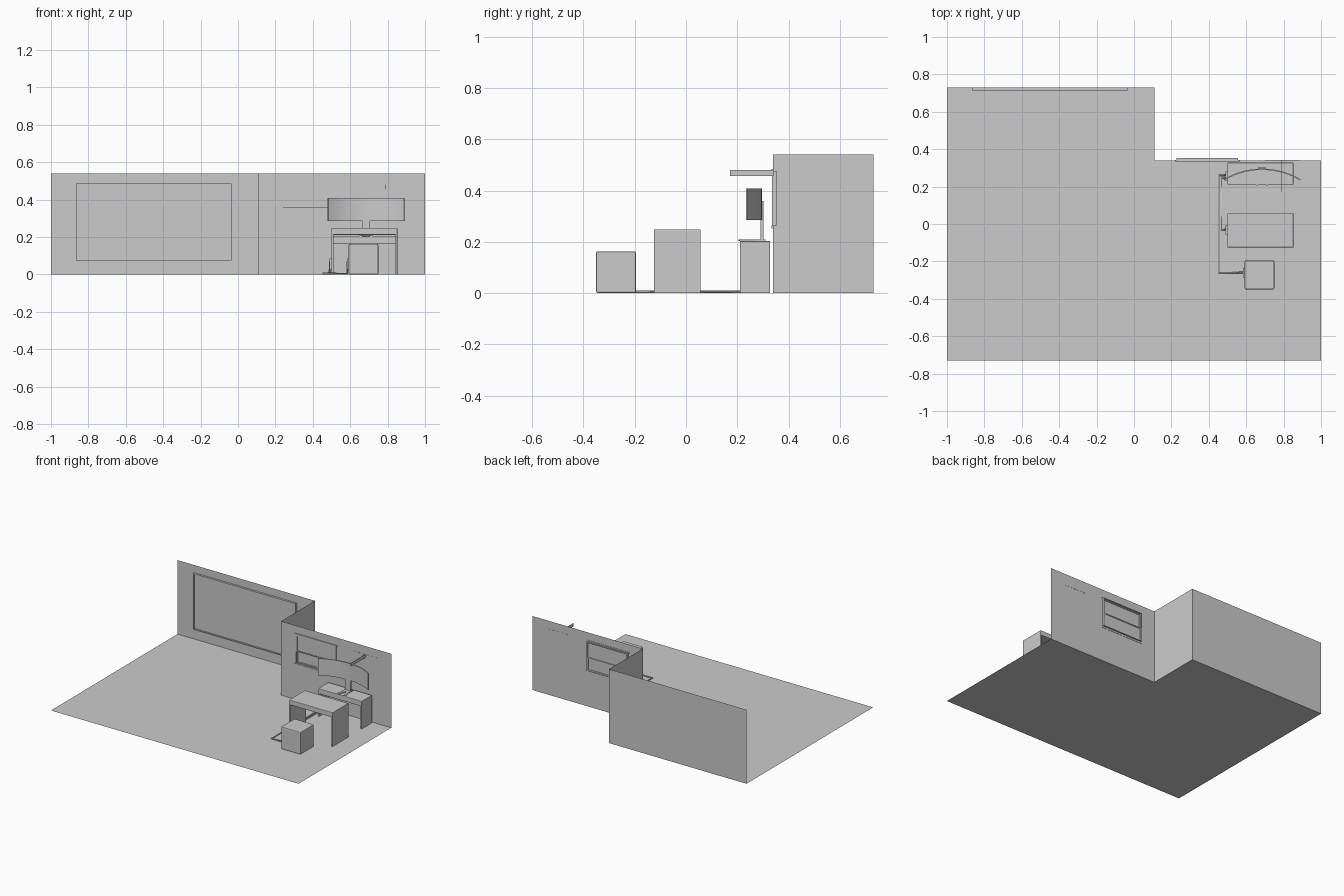
import bpy, bmesh, math
from mathutils import Vector

if "Cube" in bpy.data.objects:
    bpy.data.objects.remove(bpy.data.objects["Cube"])


def make_object(name, bm):
    mesh = bpy.data.meshes.new(name)
    bm.to_mesh(mesh)
    bm.free()
    ob = bpy.data.objects.new(name, mesh)
    bpy.context.collection.objects.link(ob)
    return ob


def box(name, x, y, z, bevel=0.0):
    """Box from (min, max) ranges, optionally with rounded edges."""
    bm = bmesh.new()
    bmesh.ops.create_cube(bm, size=1)
    for v in bm.verts:
        v.co = Vector([(r[0] + r[1]) / 2 + c * (r[1] - r[0]) for r, c in zip((x, y, z), v.co)])
    ob = make_object(name, bm)
    if bevel:
        mod = ob.modifiers.new("bevel", 'BEVEL')
        mod.width, mod.segments = bevel, 2
    return ob


def sheet(name, polygons):
    bm = bmesh.new()
    for poly in polygons:
        bm.faces.new([bm.verts.new(p) for p in poly])
    bmesh.ops.remove_doubles(bm, verts=bm.verts, dist=1e-5)
    return make_object(name, bm)


def frame(name, x, z, y, w):
    """Rectangular frame of four bars in an xz plane."""
    for side, xx in (("left", (x[0], x[0] + w)), ("right", (x[1] - w, x[1]))):
        box(f"{name}_{side}", xx, y, z)
    for side, zz in (("bottom", (z[0], z[0] + w)), ("top", (z[1] - w, z[1]))):
        box(f"{name}_{side}", (x[0] + w, x[1] - w), y, zz)


def cable(name, points, radius):
    curve = bpy.data.curves.new(name, 'CURVE')
    curve.dimensions = '3D'
    curve.bevel_depth, curve.bevel_resolution = radius, 1
    curve.use_fill_caps = True
    spline = curve.splines.new('POLY')
    spline.points.add(len(points) - 1)
    for p, co in zip(spline.points, points):
        p.co = (*co, 1)
    ob = bpy.data.objects.new(name, curve)
    bpy.context.collection.objects.link(ob)


# Room: L-shaped floor and three wall sheets
H, BACK, STEP, CORNER = 0.54, 0.73, 0.34, 0.11
sheet("floor", [[(-1, -BACK, 0), (1, -BACK, 0), (1, STEP, 0), (CORNER, STEP, 0),
                 (CORNER, BACK, 0), (-1, BACK, 0)]])
sheet("left_wall", [[(-1, BACK, 0), (CORNER, BACK, 0), (CORNER, BACK, H), (-1, BACK, H)],
                    [(CORNER, BACK, 0), (CORNER, STEP, 0), (CORNER, STEP, H), (CORNER, BACK, H)]])

# Right wall with a window opening
WX, WZ = (0.228, 0.556), (0.264, 0.476)
xs, zs = (CORNER, *WX, 1), (0, *WZ, H)
sheet("right_wall", [[(xs[i], STEP, zs[j]), (xs[i + 1], STEP, zs[j]),
                      (xs[i + 1], STEP, zs[j + 1]), (xs[i], STEP, zs[j + 1])]
                     for i in range(3) for j in range(3) if (i, j) != (1, 1)])

# Window: frame, two sashes with glass, head and sill
frame("window_frame", WX, WZ, (0.336, 0.353), 0.006)
MID = 0.36
for name, z, y in (("upper", (MID - 0.006, 0.47), 0.341), ("lower", (0.27, MID + 0.003), 0.348)):
    frame(f"{name}_sash", (0.234, 0.55), z, (y - 0.004, y + 0.004), 0.007)
    sheet(f"{name}_glass", [[(0.241, y, z[0]), (0.543, y, z[0]), (0.543, y, z[1]), (0.241, y, z[1])]])
box("window_head", (0.22, 0.566), (0.334, 0.342), (0.476, 0.484))
box("window_sill", (0.22, 0.566), (0.334, 0.342), (0.252, 0.264))

# Framed wall board
frame("board_frame", (-0.865, -0.036), (0.075, 0.485), (0.715, BACK), 0.008)
box("board_panel", (-0.857, -0.044), (0.722, BACK), (0.083, 0.477))

# Thin wall bracket: flat strip and projecting arm
box("bracket_strip", (0.70, 0.885), (0.339, 0.341), (0.456, 0.48))
box("bracket_arm", (0.789, 0.791), (0.172, 0.34), (0.456, 0.48))


# Desks: slab top on two side panels
def desk(name, x, y, top, slab):
    box(f"{name}_top", x, y, (top - slab, top), 0.003)
    for side, xx in (("left", (x[0], x[0] + 0.01)), ("right", (x[1] - 0.01, x[1]))):
        box(f"{name}_{side}_panel", xx, y, (0, top - slab / 2), 0.002)


desk("front_desk", (0.50, 0.852), (-0.125, 0.057), 0.248, 0.036)
desk("back_desk", (0.50, 0.852), (0.21, 0.328), 0.203, 0.038)

# Cube stool
box("stool", (0.592, 0.75), (-0.35, -0.195), (0, 0.163), 0.006)

# Curved monitor: arc profile swept up
N, CX, HALF, SAG, T = 20, 0.685, 0.206, 0.057, 0.007
R = (HALF ** 2 + SAG ** 2) / (2 * SAG)
A = math.asin(HALF / R)
angles = [-A + 2 * A * i / N for i in range(N + 1)]
arc = [(CX + r * math.sin(a), 0.296 - R + r * math.cos(a))
       for r, seq in ((R, angles), (R - T, angles[::-1])) for a in seq]
bm = bmesh.new()
bottom = bm.faces.new([bm.verts.new((px, py, 0.285)) for px, py in arc])
up = bmesh.ops.extrude_face_region(bm, geom=[bottom], use_keep_orig=True)
bmesh.ops.translate(bm, vec=(0, 0, 0.123),
                    verts=[v for v in up["geom"] if isinstance(v, bmesh.types.BMVert)])
bmesh.ops.recalc_face_normals(bm, faces=bm.faces)
monitor = make_object("monitor_screen", bm)
bpy.context.view_layer.objects.active = monitor
monitor.select_set(True)
bpy.ops.object.shade_smooth_by_angle(angle=math.radians(30))

# Monitor stand: post and splayed feet
box("monitor_post", (0.663, 0.707), (0.29, 0.302), (0.205, 0.36))
box("monitor_base", (0.66, 0.71), (0.265, 0.31), (0.203, 0.209))
for name, s in (("left", -1), ("right", 1)):
    foot = box(f"monitor_{name}_foot", (-0.008, 0.008), (-0.045, 0.045), (-0.003, 0.003))
    foot.location = (CX + s * 0.016, 0.25, 0.206)
    foot.rotation_euler.z = s * 0.3

# Floor cables with sockets on the furniture sides
cables = (("desk", 0.468, -0.03, 0.49), ("stool", 0.454, -0.26, 0.584))
for name, x, y, end in cables:
    cable(f"{name}_cable", [(0.49, 0.275 - x + 0.44, 0.07), (0.488, 0.715 - x, 0.005),
                            (x, 0.715 - x, 0.005), (x, y, 0.005), (end, y, 0.005),
                            (end, y, 0.07)], 0.005)
for name, x, y in (("back_desk", 0.494, 0.255), ("front_desk", 0.494, -0.03), ("stool", 0.588, -0.26)):
    box(f"{name}_socket", (x - 0.006, x + 0.006), (y - 0.025, y + 0.025), (0.025, 0.085))
